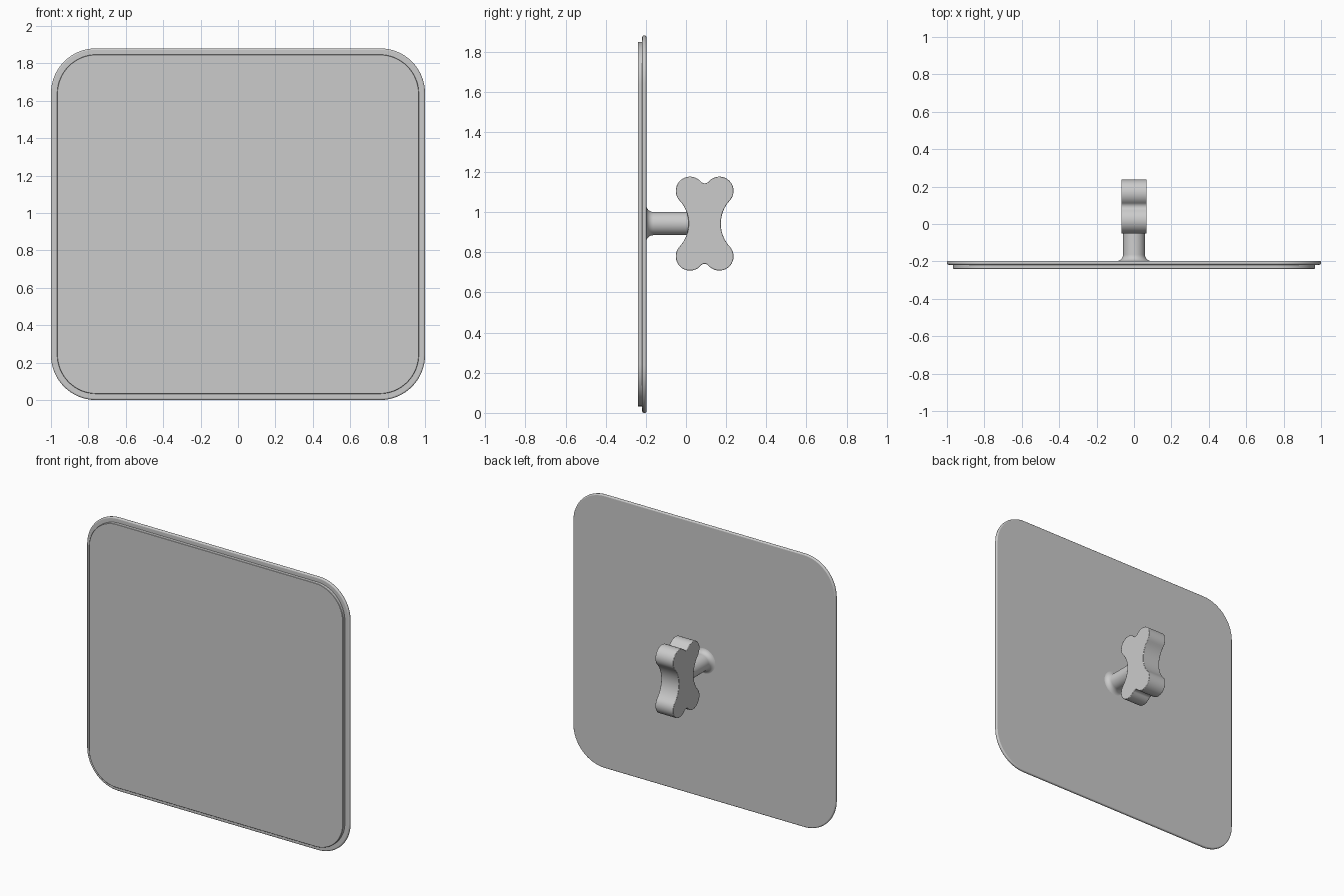
import bpy
import bmesh
from math import sin, cos, pi, radians, atan2, hypot

cube = bpy.data.objects.get("Cube")
if cube:
    bpy.data.objects.remove(cube, do_unlink=True)

grey = bpy.data.materials.new("plain grey")
grey.use_nodes = True
grey.diffuse_color = (0.6, 0.6, 0.6, 1)
grey.node_tree.nodes["Principled BSDF"].inputs["Base Color"].default_value = (0.6, 0.6, 0.6, 1)

MID_Z = 0.943


def arc(cx, cy, r, start, end, steps):
    """Points along a circular arc, angles in radians."""
    angles = [start + (end - start) * i / steps for i in range(steps + 1)]
    return [(cx + r * cos(a), cy + r * sin(a)) for a in angles]


def finish(name, bm):
    bmesh.ops.remove_doubles(bm, verts=bm.verts, dist=0.0001)
    bmesh.ops.recalc_face_normals(bm, faces=bm.faces)
    mesh = bpy.data.meshes.new(name)
    bm.to_mesh(mesh)
    bm.free()
    mesh.materials.append(grey)
    obj = bpy.data.objects.new(name, mesh)
    bpy.context.collection.objects.link(obj)
    bpy.ops.object.select_all(action="DESELECT")
    obj.select_set(True)
    bpy.context.view_layer.objects.active = obj
    bpy.ops.object.shade_smooth_by_angle(angle=radians(35))
    return obj


def extrude(name, points, offset):
    """Extrude a closed outline of 3D points."""
    bm = bmesh.new()
    face = bm.faces.new([bm.verts.new(p) for p in points])
    new = bmesh.ops.extrude_face_region(bm, geom=[face])["geom"]
    verts = [v for v in new if isinstance(v, bmesh.types.BMVert)]
    bmesh.ops.translate(bm, verts=verts, vec=offset)
    return finish(name, bm)


def bevel(obj, width, segments):
    mod = obj.modifiers.new("Rounded rim", "BEVEL")
    mod.width = width
    mod.segments = segments
    mod.angle_limit = radians(40)


def rounded_panel(name, half_x, half_z, radius, front, back):
    outline = []
    for i, (sx, sz) in enumerate([(1, 1), (-1, 1), (-1, -1), (1, -1)]):
        outline += arc(sx * (half_x - radius), sz * (half_z - radius), radius,
                       i * pi / 2, (i + 1) * pi / 2, 16)
    points = [(x, front, z + 0.94) for x, z in outline]
    return extrude(name, points, (0, back - front, 0))


# Thin plate with a slightly smaller raised panel on its front
plate = rounded_panel("back_plate", 1, 0.94, 0.24, -0.218, -0.197)
bevel(plate, 0.008, 3)
panel = rounded_panel("front_panel", 0.967, 0.907, 0.21, -0.24, -0.216)
bevel(panel, 0.002, 1)

# Round stem, flared where it meets the plate
FLARE = 0.035
profile = [(0, -0.2)]
profile += arc(0.058 + FLARE, -0.198 + FLARE, FLARE, -pi / 2, -pi, 8)
profile += [(0.058, 0.06), (0, 0.06)]
bm = bmesh.new()
verts = [bm.verts.new((r, y, MID_Z)) for r, y in profile]
edges = [bm.edges.new(pair) for pair in zip(verts, verts[1:])]
bmesh.ops.spin(bm, geom=verts + edges, cent=(0, 0, MID_Z), axis=(0, 1, 0),
               angle=2 * pi, steps=40)
finish("handle_stem", bm)

# Four-lobed knob: quarter outline of tangent arcs, mirrored twice
LOBE_Y, LOBE_Z, LOBE_R = 0.073, 0.163, 0.071
waist_y = 0.25
notch_z = 0.226
waist_angle = atan2(-LOBE_Z, waist_y - LOBE_Y)
notch_angle = atan2(notch_z - LOBE_Z, -LOBE_Y)
waist_r = hypot(waist_y - LOBE_Y, LOBE_Z) - LOBE_R
notch_r = hypot(LOBE_Y, notch_z - LOBE_Z) - LOBE_R
quarter = arc(waist_y, 0, waist_r, pi, waist_angle + pi, 8)
quarter += arc(LOBE_Y, LOBE_Z, LOBE_R, waist_angle, notch_angle, 20)[1:]
quarter += arc(0, notch_z, notch_r, notch_angle - pi, -pi / 2, 6)[1:]
half = quarter + [(-y, z) for y, z in quarter[-2::-1]]
outline = half + [(y, -z) for y, z in half[-2:0:-1]]
knob = extrude("handle_knob", [(-0.068, 0.093 + y, MID_Z + z) for y, z in outline],
               (0.136, 0, 0))
bevel(knob, 0.003, 2)
